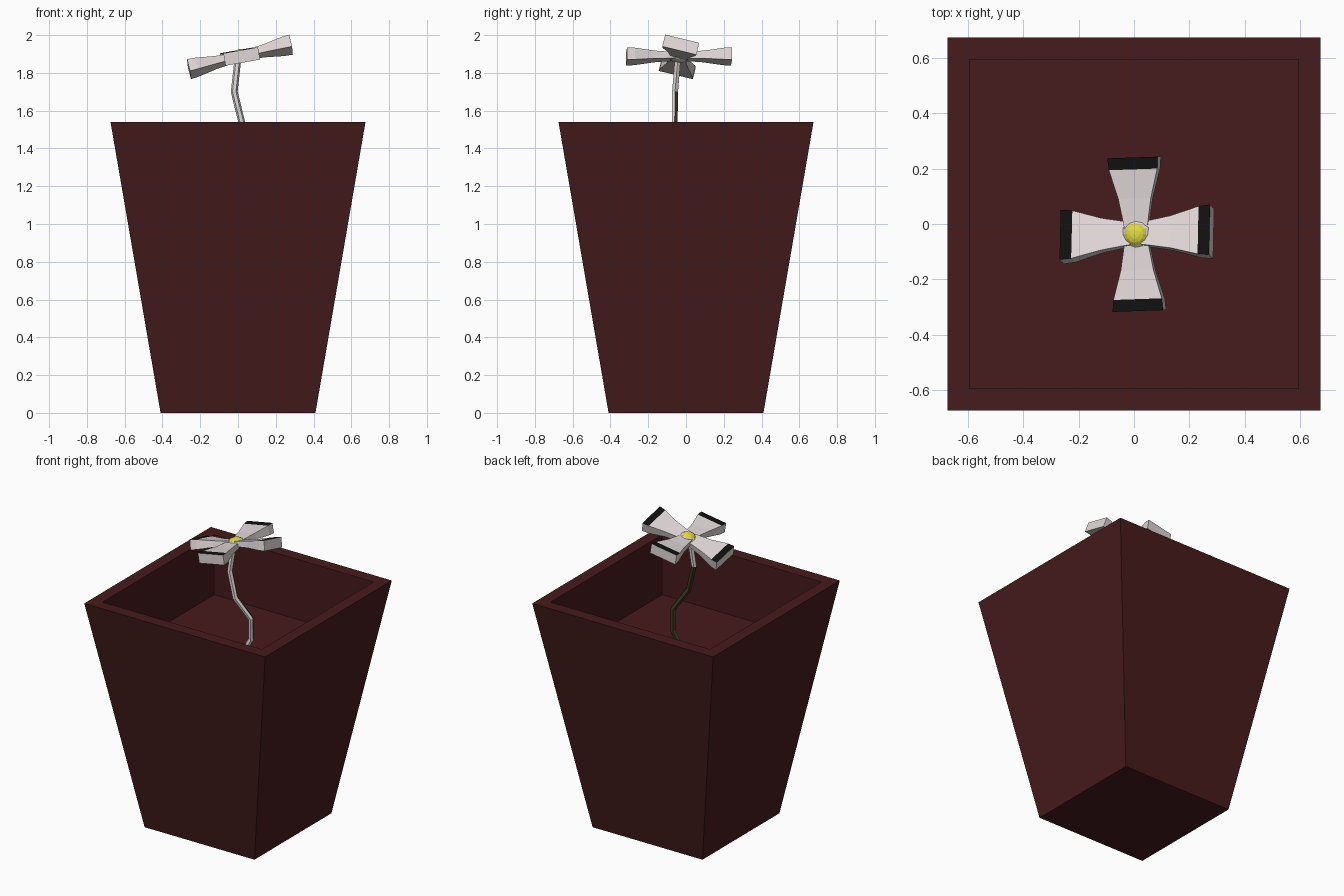
import bpy, bmesh
from math import radians, cos, sin, pi
from mathutils import Matrix, Vector

if "Cube" in bpy.data.objects:
    bpy.data.objects.remove(bpy.data.objects["Cube"])


def material(name, rgb):
    m = bpy.data.materials.new(name)
    m.diffuse_color = (*rgb, 1)
    m.use_nodes = True
    m.node_tree.nodes["Principled BSDF"].inputs["Base Color"].default_value = m.diffuse_color
    return m


CLAY = material("dark_clay", (0.062, 0.011, 0.012))
WHITE = material("petal_white", (0.76, 0.69, 0.69))
BLACK = material("petal_tip_black", (0.005, 0.005, 0.005))
YELLOW = material("pollen_yellow", (0.75, 0.70, 0.05))
OLIVE = material("stem_olive", (0.045, 0.038, 0.012))


def loft(bm, rings):
    """Skin a list of equal-length point rings and cap both ends."""
    loops = [[bm.verts.new(p) for p in ring] for ring in rings]
    n = len(loops[0])
    for a, b in zip(loops, loops[1:]):
        for i in range(n):
            j = (i + 1) % n
            bm.faces.new((a[i], a[j], b[j], b[i]))
    bm.faces.new(loops[0][::-1])
    bm.faces.new(loops[-1])
    bmesh.ops.recalc_face_normals(bm, faces=bm.faces)


def finish(name, bm, mats, matrix=None):
    me = bpy.data.meshes.new(name)
    bm.to_mesh(me)
    bm.free()
    for m in mats:
        me.materials.append(m)
    ob = bpy.data.objects.new(name, me)
    bpy.context.collection.objects.link(ob)
    if matrix:
        ob.matrix_world = matrix
    return ob


# Pot: tapered outer wall, flat rim, straight recess down to the soil level
def square(h, z):
    return [(-h, -h, z), (h, -h, z), (h, h, z), (-h, h, z)]


bm = bmesh.new()
loft(bm, [square(0.41, 0), square(0.675, 1.54), square(0.595, 1.54), square(0.595, 1.135)])
finish("pot", bm, [CLAY])

# Stem: crooked tube, olive on the rear of its lower part
path = [Vector(p) for p in [(0.04, -0.02, 1.135), (0.10, -0.005, 1.25), (0.105, -0.014, 1.395),
                            (0.022, -0.06, 1.53), (-0.02, -0.058, 1.70), (0.0, -0.043, 1.88)]]
bm = bmesh.new()
rings = []
for i, p in enumerate(path):
    d = (path[min(i + 1, len(path) - 1)] - path[max(i - 1, 0)]).normalized()
    u = Vector((0, 1, 0)).cross(d).normalized()
    v = d.cross(u)
    rings.append([p + 0.018 * (cos(k * pi / 3) * u + sin(k * pi / 3) * v) for k in range(6)])
loft(bm, rings)
for f in bm.faces:
    f.material_index = int(f.normal.y > 0.1 and f.calc_center_median().z < 1.68)
finish("stem", bm, [WHITE, OLIVE])

# Petals: flared slabs with a black band on the upper tip
PROFILE = [(0.02, 0.042, 0.017), (0.06, 0.048, 0.018), (0.13, 0.060, 0.021),
           (0.235, 0.089, 0.031), (0.278, 0.093, 0.033)]   # reach, half width, half thickness
CENTRE = Vector((0.01, -0.037, 1.887))


def petal(name, angle, pitch, roll):
    bm = bmesh.new()
    loft(bm, [[(x, -w, -t), (x, w, -t), (x, w, t), (x, -w, t)] for x, w, t in PROFILE])
    for f in bm.faces:
        f.material_index = int(f.normal.z > 0.7 and f.calc_center_median().x > 0.236)
    m = Matrix.Translation(CENTRE)
    for a, axis in ((angle + 2, 'Z'), (pitch, 'Y'), (roll, 'X')):
        m = m @ Matrix.Rotation(radians(a), 4, axis)
    finish(name, bm, [WHITE, BLACK], m)


petal("petal_right", 0, -13, -14)
petal("petal_back", 90, 0, -10)
petal("petal_left", 180, 14, 14)
petal("petal_front", -90, 0, 10)


# Flower centre: white hub with a yellow dome on top
def ball(name, offset, radius, squash, mat):
    bm = bmesh.new()
    bmesh.ops.create_uvsphere(bm, u_segments=12, v_segments=8, radius=radius)
    tilt = Matrix.Rotation(radians(-13), 4, 'Y')
    m = Matrix.Translation(CENTRE) @ tilt @ Matrix.Translation((0, 0, offset))
    finish(name, bm, [mat], m @ Matrix.Diagonal((1, 1, squash, 1)))


ball("flower_hub", 0.0, 0.058, 0.55, WHITE)
ball("pollen_dome", 0.014, 0.044, 0.55, YELLOW)
